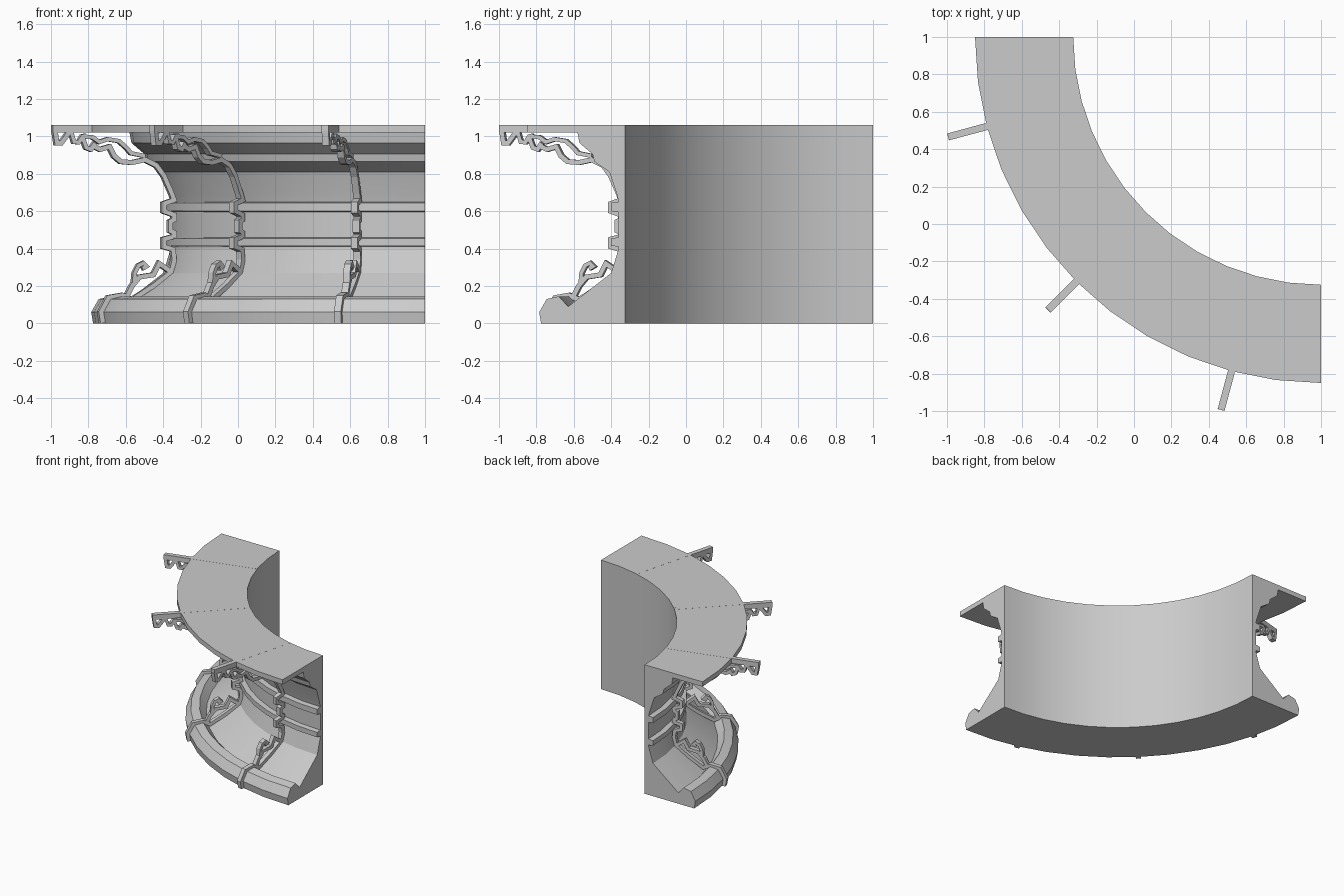
import bpy, bmesh
from math import sin, cos, radians
from mathutils import Vector

if "Cube" in bpy.data.objects:
    bpy.data.objects.remove(bpy.data.objects["Cube"])

CX, CY = 1.0, 1.0          # centre of the quarter ring
SEGS = 12


def place(r, z, a, t=0.0):
    """Point at radius r, height z, angle a, shifted t along the tangent."""
    return (CX - r * cos(a) + t * sin(a), CY - r * sin(a) - t * cos(a), z)


def finish(name, bm):
    bmesh.ops.recalc_face_normals(bm, faces=bm.faces)
    me = bpy.data.meshes.new(name)
    bm.to_mesh(me)
    bm.free()
    ob = bpy.data.objects.new(name, me)
    bpy.context.collection.objects.link(ob)
    return ob


def sweep_ring(name, profile):
    """Sweep a closed (r, z) profile through the quarter circle."""
    bm = bmesh.new()
    rows = [[bm.verts.new(place(r, z, radians(90 * i / SEGS))) for r, z in profile]
            for i in range(SEGS + 1)]
    n = len(profile)
    for a, b in zip(rows, rows[1:]):
        for k in range(n):
            bm.faces.new((a[k], a[(k + 1) % n], b[(k + 1) % n], b[k]))
    bm.faces.new(rows[0])
    bm.faces.new(rows[-1])
    return finish(name, bm)


def add_strip(bm, pts, width, angle, depth):
    """Mitred flat bar following an (r, z) path, in the radial plane."""
    pts = [Vector(p) for p in pts]
    h, d = width / 2, depth / 2
    rings = []
    for i, p in enumerate(pts):
        t0 = (p - pts[i - 1]).normalized() if i else None
        t1 = (pts[i + 1] - p).normalized() if i < len(pts) - 1 else None
        t0, t1 = t0 or t1, t1 or t0
        n0, n1 = Vector((-t0.y, t0.x)), Vector((-t1.y, t1.x))
        m = (n0 + n1).normalized()
        m *= h / max(m.dot(n1), 0.6)
        l, r = p + m, p - m
        rings.append([bm.verts.new(place(q.x, max(q.y, 0), angle, s))
                      for q, s in ((l, -d), (l, d), (r, d), (r, -d))])
    for a, b in zip(rings, rings[1:]):
        for k in range(4):
            bm.faces.new((a[k], a[(k + 1) % 4], b[(k + 1) % 4], b[k]))
    bm.faces.new(rings[0])
    bm.faces.new(rings[-1])


# curved wall: flat back, base moulding, cove, two rails, cornice
wall = sweep_ring("curved_wall", [
    (1.325, 0), (1.775, 0), (1.785, .06), (1.745, .13), (1.68, .145), (1.63, .09),
    (1.40, .27), (1.36, .40), (1.36, .41), (1.40, .415), (1.40, .455), (1.36, .46),
    (1.36, .595), (1.40, .60), (1.40, .645), (1.36, .65), (1.37, .69), (1.41, .81),
    (1.49, .865), (1.50, .905), (1.57, .965), (1.58, 1.02), (1.85, 1.02),
    (1.85, 1.06), (1.325, 1.06)])
bpy.context.view_layer.objects.active = wall
wall.select_set(True)
bpy.ops.object.shade_smooth_by_angle(angle=radians(12))


def seen(pts):
    """Side-view offsets, corrected for the 15 degree turn of the rib."""
    return [((1 + d) / 0.966, z) for d, z in pts]


# rib parts: (path, bar width)
RIB = [
    # top bar and tip hook
    ([(1.335, 1.0405), (2.064, 1.0405)], .04),
    (seen([(.982, 1.03), (.972, .965), (.948, .965), (.922, 1.0), (.905, 1.025)]), .026),
    # hanging hooks below the top bar
    (seen([(.895, 1.02), (.88, .97), (.855, .968), (.835, 1.0), (.815, 1.005)]), .022),
    (seen([(.835, .995), (.815, .94), (.79, .93), (.768, .965)]), .024),
    # upper scroll
    (seen([(.835, 1.0), (.78, .995), (.745, .97), (.70, .985), (.64, .975),
           (.60, .94), (.575, .91), (.50, .895)]), .022),
    # lower arm running into the wall strip and over both rails
    (seen([(.77, .945), (.74, .93), (.69, .945), (.665, .895), (.63, .865), (.57, .86),
           (.50, .875), (.44, .845), (.40, .79), (.36, .70), (.345, .66), (.40, .64),
           (.40, .60), (.345, .58), (.345, .555), (.365, .545), (.365, .495),
           (.345, .485), (.345, .465), (.40, .45), (.40, .41), (.35, .395),
           (.345, .34), (.36, .275), (.45, .205), (.58, .12)]), .026),
    # lower bracket and curl
    (seen([(.36, .275), (.425, .32), (.455, .26), (.53, .248), (.57, .20), (.60, .14)]), .026),
    (seen([(.56, .215), (.555, .27), (.535, .31), (.51, .322), (.493, .305), (.515, .292)]), .022),
    # strap over the base moulding
    ([(1.62, .125), (1.68, .15), (1.755, .137), (1.797, .06), (1.787, .0)], .028),
]

for i, ang in enumerate((15, 45, 75)):
    bm = bmesh.new()
    for path, width in RIB:
        add_strip(bm, path, width, radians(ang), .038)
    finish(f"ornate_rib_{i + 1}", bm)
